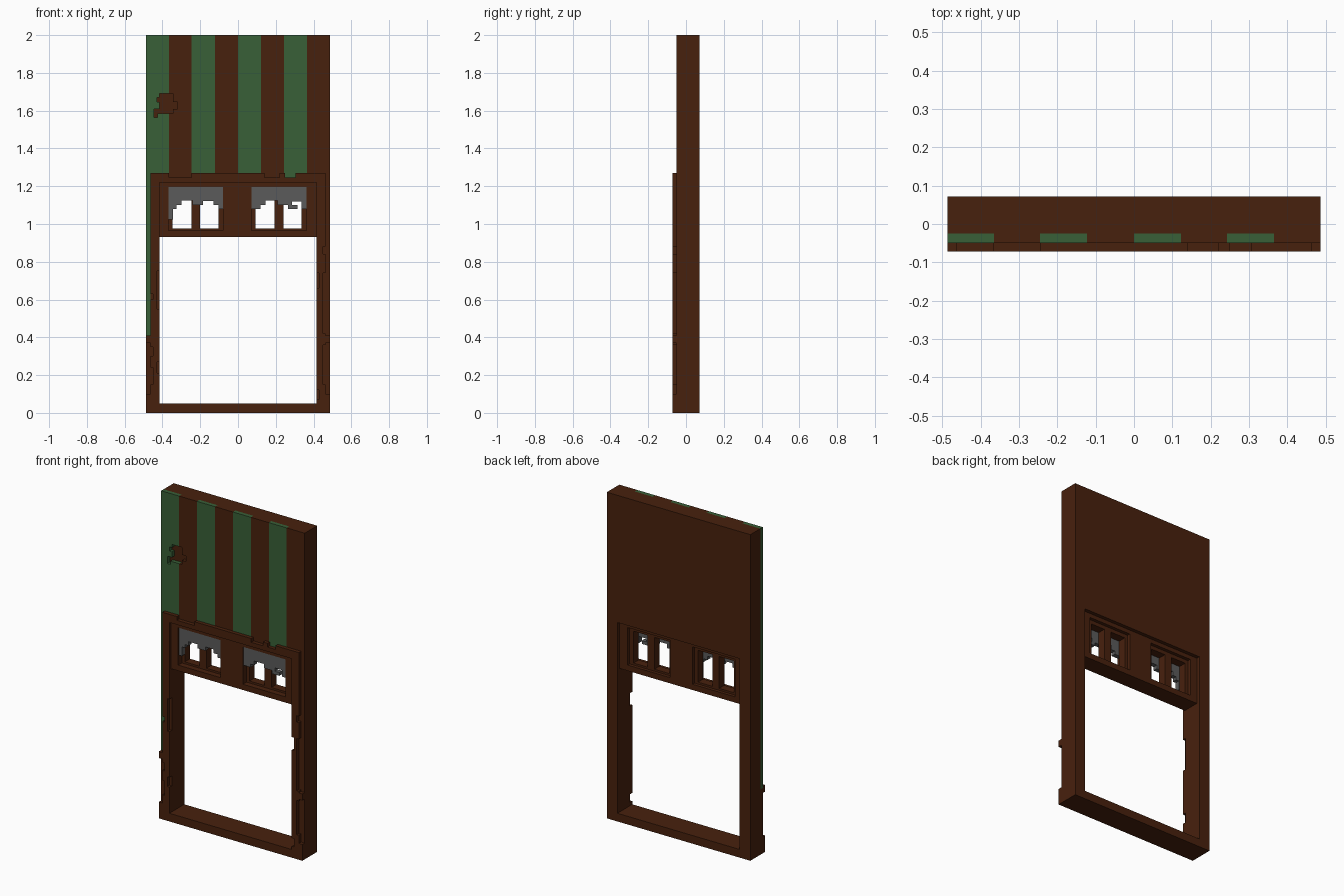
import bpy
import bmesh

cube = bpy.data.objects.get("Cube")
if cube:
    bpy.data.objects.remove(cube, do_unlink=True)


def material(name, rgb):
    m = bpy.data.materials.new(name)
    m.use_nodes = True
    m.diffuse_color = (*rgb, 1)
    m.node_tree.nodes["Principled BSDF"].inputs["Base Color"].default_value = (*rgb, 1)
    return m


BROWN = material("dark_brown_wood", (0.064, 0.015, 0.004))
GREEN = material("faded_green_paint", (0.040, 0.115, 0.038))
GREY = material("grey_cloth", (0.105, 0.105, 0.105))


def prism(name, pts, y0, y1, mat):
    """Extrude an x-z outline from y0 to y1."""
    bm = bmesh.new()
    face = bm.faces.new([bm.verts.new((x, y0, z)) for x, z in pts])
    ext = bmesh.ops.extrude_face_region(bm, geom=[face])
    verts = [g for g in ext["geom"] if isinstance(g, bmesh.types.BMVert)]
    bmesh.ops.translate(bm, verts=verts, vec=(0, y1 - y0, 0))
    bmesh.ops.recalc_face_normals(bm, faces=bm.faces)
    me = bpy.data.meshes.new(name)
    bm.to_mesh(me)
    bm.free()
    me.materials.append(mat)
    ob = bpy.data.objects.new(name, me)
    bpy.context.collection.objects.link(ob)
    return ob


def box(name, x0, x1, z0, z1, y0, y1, mat=BROWN):
    return prism(name, [(x0, z0), (x1, z0), (x1, z1), (x0, z1)], y0, y1, mat)


W, IN, TRIM = 0.487, 0.415, 0.463            # outer, opening and trim half widths
FRONT, FACE, CORE, BACK = -0.072, -0.049, -0.025, 0.072

# Wall core with a large opening
prism("wall_core", [(-W, 0), (-W, 2), (W, 2), (W, 0), (IN, 0), (IN, 1.22), (-IN, 1.22), (-IN, 0)],
      CORE, BACK, BROWN)
box("sill", -IN, IN, 0, 0.05, CORE, BACK)

# Upper wall: alternating green and brown planks
edges = [-W, -0.365, -0.245, -0.122, 0, 0.122, 0.243, 0.365, W]
planks = []
for i in range(8):
    green = i % 2 == 0
    planks.append(box("green_plank" if green else "brown_plank", edges[i], edges[i + 1],
                      1.22, 2, FACE, CORE, GREEN if green else BROWN))

# Chipped hole through the first two planks
chip = [(-0.445, 1.565), (-0.425, 1.565), (-0.425, 1.585), (-0.345, 1.585), (-0.345, 1.61),
        (-0.32, 1.61), (-0.32, 1.645), (-0.345, 1.645), (-0.345, 1.69), (-0.415, 1.69),
        (-0.415, 1.67), (-0.43, 1.67), (-0.43, 1.645), (-0.415, 1.645), (-0.415, 1.61), (-0.445, 1.61)]
cutter = prism("chip_cutter", chip, FACE - 0.02, CORE + 0.005, BROWN)
cutter.hide_render = True
for plank in planks[:2]:
    mod = plank.modifiers.new("chip", "BOOLEAN")
    mod.operation, mod.object, mod.solver = "DIFFERENCE", cutter, "EXACT"
    bpy.context.view_layer.objects.active = plank
    bpy.ops.object.modifier_apply(modifier=mod.name)
bpy.data.objects.remove(cutter, do_unlink=True)

# Lower wall layer beside the opening, with green paint along the right edge
box("green_edge_plank", -W, -TRIM, 0.40, 1.22, FACE, CORE, GREEN)
box("brown_edge_plank", -W, -TRIM, 0, 0.40, FACE, CORE)
box("right_jamb_layer", -TRIM, -IN, 0, 1.22, FACE, CORE)
box("left_jamb_layer", IN, W, 0, 1.22, FACE, CORE)
box("sill_layer", -IN, IN, 0, 0.05, FACE, CORE)

# Front trim: chipped jambs, header, base and small knobs
notches = {1: ([(0.66, 0.74), (0.07, 0.12)], [(0.15, 0.36), (0.42, 0.74), (0.84, 0.88)]),
           -1: ([(0.55, 0.75), (0.21, 0.27)], [(0.15, 0.24), (0.30, 0.35), (0.60, 0.63)])}
for s, name in ((1, "left_jamb_trim"), (-1, "right_jamb_trim")):
    inner, outer = notches[s]
    pts = [(IN, 0.05)]
    for a, b in sorted(inner):
        pts += [(IN, a), (IN + 0.014, a), (IN + 0.014, b), (IN, b)]
    pts += [(IN, 1.22), (TRIM, 1.22)]
    for a, b in reversed(outer):
        pts += [(TRIM, b), (TRIM - 0.014, b), (TRIM - 0.014, a), (TRIM, a)]
    pts += [(TRIM, 0.05)]
    prism(name, [(s * x, z) for x, z in pts], FRONT, FACE, BROWN)
    box("base_block", *sorted((s * TRIM, s * W)), 0, 0.10, FRONT, FACE)
    box("edge_knob", *sorted((s * (TRIM - 0.01), s * W)), 0.37, 0.41, FRONT, FACE)
box("base_trim", -TRIM, TRIM, 0, 0.05, FRONT, FACE)
header = [(-TRIM, 1.22), (TRIM, 1.22), (TRIM, 1.27)]
for a, b in ((0.305, 0.25), (0.22, 0.14), (-0.245, -0.365)):
    hi, lo = max(a, b), min(a, b)
    header += [(hi, 1.27), (hi, 1.247), (lo, 1.247), (lo, 1.27)]
prism("header_trim", header + [(-TRIM, 1.27)], FRONT, FACE, BROWN)

# Transom panel with two framed windows
PF, PB = -0.055, 0.05
box("transom_bottom_rail", -IN, IN, 0.93, 0.965, PF, PB)
box("transom_top_rail", -IN, IN, 1.195, 1.22, PF, PB)
for a, b in ((-IN, -0.367), (-0.08, 0.072), (0.362, IN)):
    box("transom_stile", a, b, 0.965, 1.195, PF, PB)
for x0, x1, panes in ((-0.367, -0.08, (-0.347, -0.246, -0.2, -0.103)),
                      (0.072, 0.362, (0.092, 0.193, 0.24, 0.335))):
    a, b, c, d = panes
    for u, v in ((x0, a), (b, c), (d, x1)):
        box("window_bar", u, v, 0.977, 1.172, -0.02, 0.03)
    box("window_sill", x0, x1, 0.965, 0.977, -0.02, 0.03)
    box("window_head", x0, x1, 1.172, 1.195, -0.02, 0.03)

# Ragged cloth hanging in front of the windows
left_rag = [(-0.08, 1.195), (-0.367, 1.195), (-0.367, 1.025), (-0.345, 1.025), (-0.345, 1.08),
            (-0.325, 1.08), (-0.325, 1.10), (-0.30, 1.10), (-0.30, 1.125), (-0.24, 1.125),
            (-0.24, 1.10), (-0.185, 1.10), (-0.185, 1.123), (-0.13, 1.123), (-0.13, 1.10),
            (-0.103, 1.10), (-0.103, 1.08), (-0.08, 1.08)]
right_rag = [(0.362, 1.195), (0.072, 1.195), (0.072, 1.08), (0.12, 1.08), (0.12, 1.10),
             (0.145, 1.10), (0.145, 1.125), (0.21, 1.125), (0.21, 1.10), (0.265, 1.10),
             (0.265, 1.08), (0.315, 1.08), (0.315, 1.10), (0.285, 1.10), (0.285, 1.12),
             (0.335, 1.12), (0.335, 1.08), (0.362, 1.08)]
prism("right_window_cloth", left_rag, -0.05, -0.022, GREY)
prism("left_window_cloth", right_rag, -0.05, -0.022, GREY)
